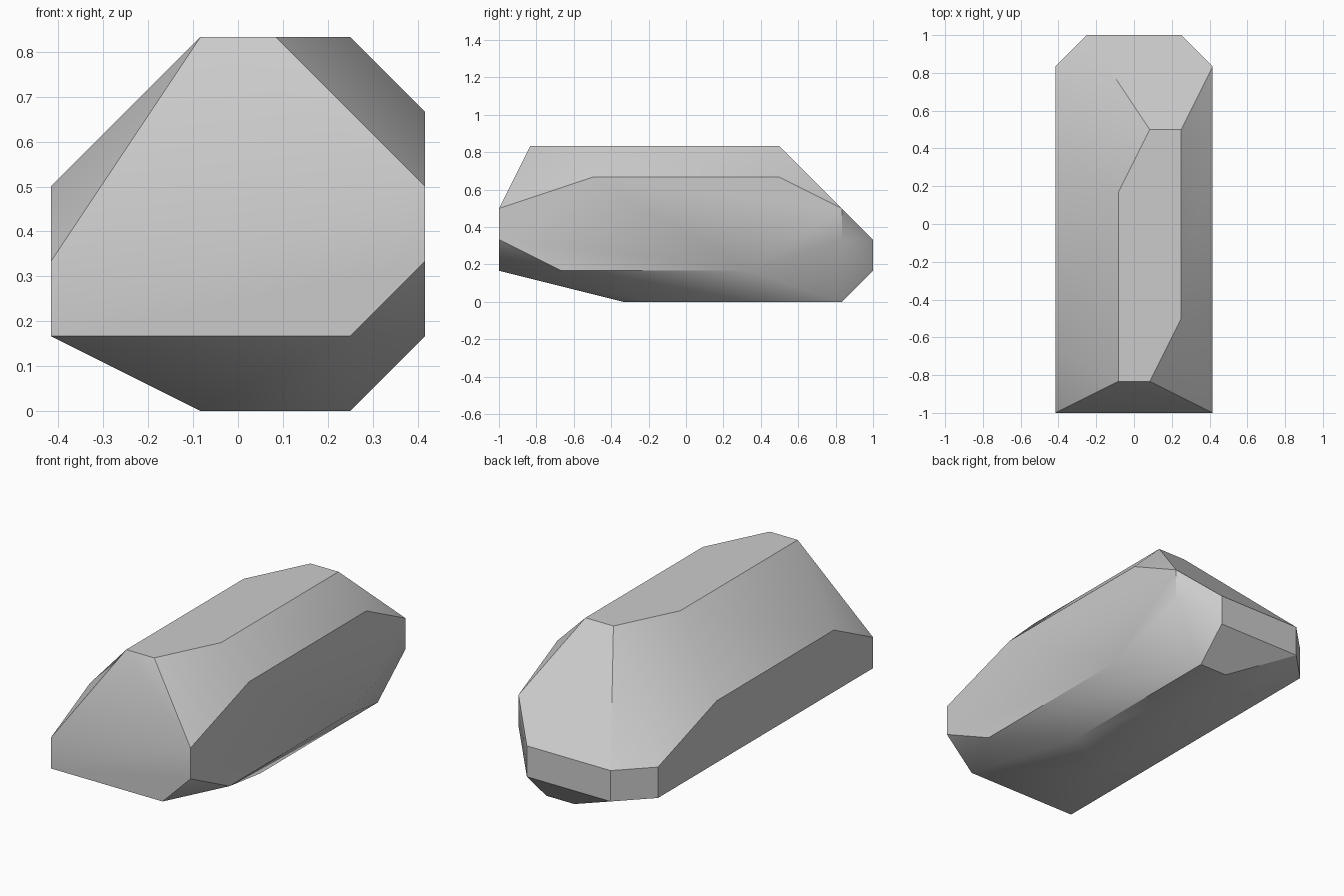
import bpy
import bmesh
import math
from mathutils import Vector

cube = bpy.data.objects.get("Cube")
if cube:
    bpy.data.objects.remove(cube, do_unlink=True)

# One stone grey material
grey = bpy.data.materials.new("stone_grey")
grey.use_nodes = True
colour = (0.6, 0.6, 0.6, 1.0)
grey.diffuse_color = colour
grey.node_tree.nodes["Principled BSDF"].inputs["Base Color"].default_value = colour

# The stone is cut on a coarse lattice: 5 wide, 12 long, 5 high
STEP = 1 / 6
top_facet = [(2, 1), (3, 1), (4, 3), (4, 9), (3, 9), (2, 7)]            # x, y
base_facet = [(2, 4), (3, 4), (4, 5), (4, 11), (3, 11), (2, 10)]        # x, y
right_facet = [(0, 2), (0, 3), (3, 4), (9, 4), (11, 3), (11, 2), (8, 1), (2, 1)]  # y, z
left_facet = [(0, 1), (0, 2), (2, 3), (8, 3), (11, 2), (11, 1)]         # y, z
back_facet = [(1, 1), (4, 1), (4, 2), (1, 2)]                           # x, z

corners = [(x, y, 5) for x, y in top_facet]
corners += [(x, y, 0) for x, y in base_facet]
corners += [(5, y, z) for y, z in right_facet]
corners += [(0, y, z) for y, z in left_facet]
corners += [(x, 12, z) for x, z in back_facet]
corners.append((4, 0, 1))                                               # front lower corner

# Wrap the facets into one convex stone
bm = bmesh.new()
for x, y, z in corners:
    bm.verts.new(Vector((x - 2.5, y - 6, z)) * STEP)
hull = bmesh.ops.convex_hull(bm, input=bm.verts[:])
loose = [v for v in bm.verts if not v.link_faces]
bmesh.ops.delete(bm, geom=loose, context="VERTS")
bmesh.ops.dissolve_limit(bm, angle_limit=math.radians(0.5),
                         verts=bm.verts[:], edges=bm.edges[:])
bmesh.ops.recalc_face_normals(bm, faces=bm.faces[:])

mesh = bpy.data.meshes.new("stone")
bm.to_mesh(mesh)
bm.free()
mesh.materials.append(grey)
stone = bpy.data.objects.new("stone", mesh)
bpy.context.collection.objects.link(stone)

# Soft shading over shallow edges, crisp facets elsewhere
bpy.ops.object.select_all(action="DESELECT")
stone.select_set(True)
bpy.context.view_layer.objects.active = stone
bpy.ops.object.shade_smooth_by_angle(angle=math.radians(30.2))
